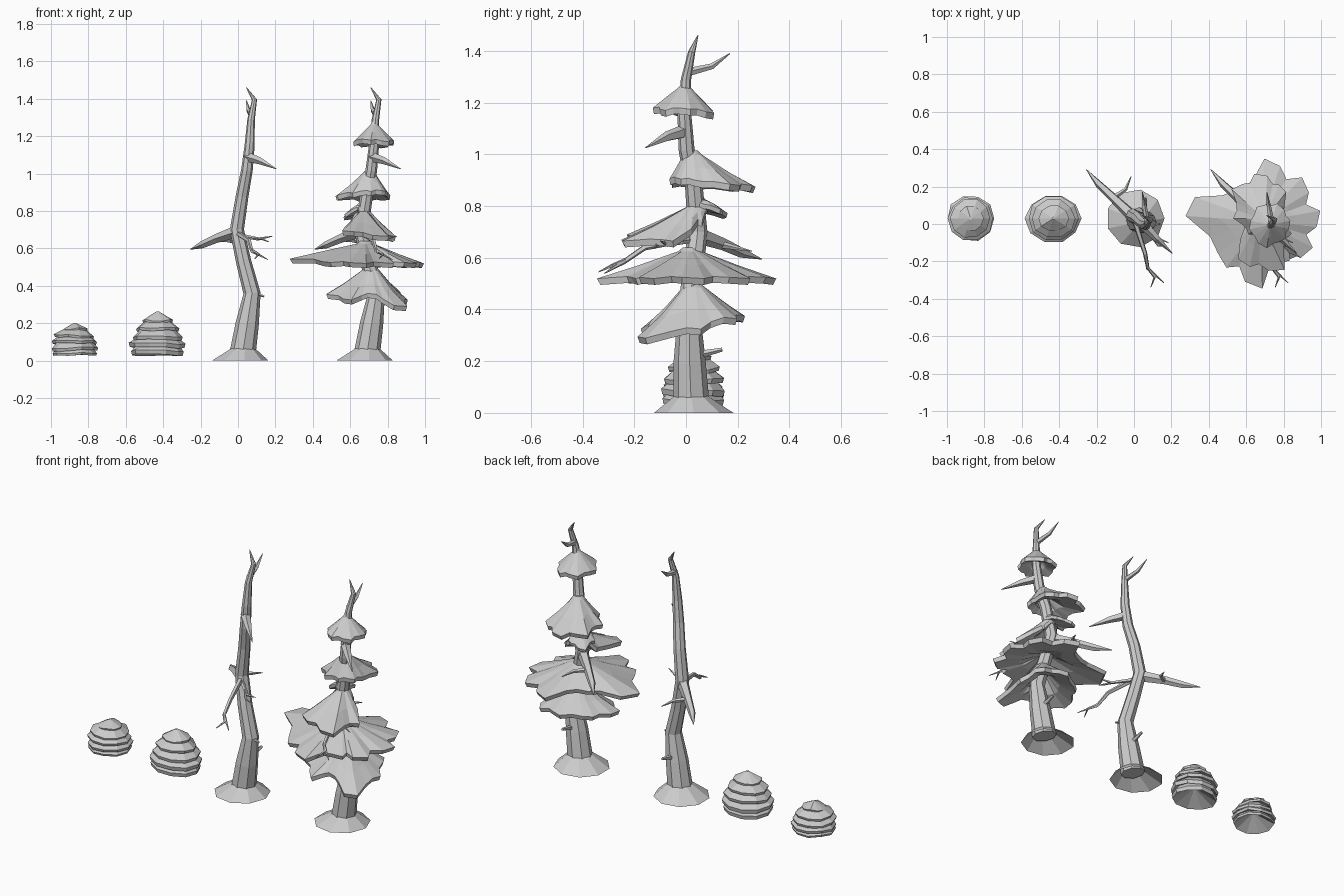
import bpy, random
from math import cos, sin, pi, radians
from mathutils import Vector

random.seed(4)


def make(name, verts, faces):
    me = bpy.data.meshes.new(name)
    me.from_pydata(verts, [], faces)
    me.update()
    ob = bpy.data.objects.new(name, me)
    bpy.context.collection.objects.link(ob)
    return ob


def loft(name, rings, caps=True):
    """Skin equal-length rings, optionally closing both ends."""
    n = len(rings[0])
    verts = [v for r in rings for v in r]
    faces = [(k * n + i, k * n + (i + 1) % n, (k + 1) * n + (i + 1) % n, (k + 1) * n + i)
             for k in range(len(rings) - 1) for i in range(n)]
    if caps:
        faces += [tuple(range(n))[::-1], tuple(range(len(verts) - n, len(verts)))]
    return make(name, verts, faces)


def tube(name, pts, sides, off):
    """Tapered limb through (x, y, z, radius) points."""
    ps = [Vector(p[:3]) for p in pts]
    prev, rings = Vector((0, 0, 1)), []
    side = Vector((1, 0, 0))
    for k, p in enumerate(ps):
        t = (ps[min(k + 1, len(ps) - 1)] - ps[max(k - 1, 0)]).normalized()
        side = prev.rotation_difference(t) @ side
        up, prev = t.cross(side), t
        rings.append([p + off + pts[k][3] * (side * cos(2 * pi * i / sides) + up * sin(2 * pi * i / sides))
                      for i in range(sides)])
    return loft(name, rings)


def canopy(name, cx, cy, top, lobes, tip=8, lip=0.035, hub=0.035, notch=0.43):
    """Drooping skirt of foliage; lobes are (angle, radius, z of lower edge)."""
    rim = []
    for k, (a, r, z) in enumerate(lobes):
        a2, r2, z2 = lobes[(k + 1) % len(lobes)]
        a2 += 360 if a2 <= a else 0
        rim += [(a - tip, r * 0.93, z + 0.005), (a + tip, r, z),
                ((a + a2) / 2, notch * (r + r2), (z + z2) / 2 + 0.008)]

    def ring(f):
        out = []
        for a, r, z in rim:
            rr, zz = f(r, z)
            out.append((cx + rr * cos(radians(a)), cy + rr * sin(radians(a)), zz))
        return out
    return loft(name, [
        ring(lambda r, z: (hub * 0.7, top - 0.06)),
        ring(lambda r, z: (r * 0.5, z + 0.34 * (top - z) - lip * 0.6)),
        ring(lambda r, z: (r * 0.96, z)),
        ring(lambda r, z: (r, z + lip * 0.7)),
        ring(lambda r, z: (hub + (r - hub) * 0.5, z + lip + 0.36 * (top - z - lip))),
        ring(lambda r, z: (hub, top - 0.015)),
        ring(lambda r, z: (hub * 0.6, top))])


def shrub(name, x, y, sy, tiers, peak, sides=10):
    """Stack of overlapping leafy discs with a hollow base; tiers are (z, radius, lip)."""
    rings = []

    def ring(r, z, jit):
        rings.append([(x + r * (1 + j * 0.3) * cos(2 * pi * i / sides),
                       y + sy * r * (1 + j * 0.3) * sin(2 * pi * i / sides), z + j * 0.05)
                      for i, j in enumerate(jit)])
    flat = [0] * sides
    ring(0.01, tiers[0][0] + 0.07, flat)
    for k, (z, r, lip) in enumerate(tiers):
        jit = [random.uniform(-0.15, 0.15) for _ in range(sides)]
        ring(r * 0.96, z, jit)
        ring(r, z + lip, jit)
        if k + 1 < len(tiers):
            ring(tiers[k + 1][1] * 0.8, tiers[k + 1][0] + 0.008, flat)
    ring(0.008, peak, flat)
    return loft(name, rings)


# Trunk and limbs shared by both trees: (x, y, z, radius)
TRUNK = [(0.025, 0.02, 0.04, 0.07), (0.05, 0.014, 0.2, 0.062), (0.075, 0.012, 0.36, 0.046),
         (0.03, 0.025, 0.53, 0.041), (-0.006, 0.045, 0.70, 0.038), (0.022, 0.03, 0.88, 0.034),
         (0.048, 0.002, 1.02, 0.031), (0.062, -0.006, 1.15, 0.027), (0.07, 0.0, 1.29, 0.02),
         (0.088, 0.022, 1.395, 0.014), (0.045, 0.046, 1.46, 0.002)]
LIMBS = {
    "large_back_branch": [(-0.005, 0.04, 0.69, 0.034), (-0.11, 0.14, 0.655, 0.025),
                          (-0.19, 0.215, 0.62, 0.02), (-0.255, 0.292, 0.595, 0.002)],
    "back_branch_fork": [(-0.11, 0.14, 0.65, 0.015), (-0.045, 0.185, 0.64, 0.01),
                         (-0.015, 0.255, 0.625, 0.002)],
    "front_branch": [(0.0, 0.03, 0.68, 0.016), (0.06, -0.16, 0.64, 0.012),
                     (0.075, -0.24, 0.585, 0.01), (0.16, -0.315, 0.54, 0.002)],
    "front_branch_fork": [(0.075, -0.235, 0.59, 0.009), (0.11, -0.285, 0.57, 0.007),
                          (0.09, -0.338, 0.545, 0.002)],
    "side_twig": [(0.0, 0.03, 0.67, 0.013), (0.11, -0.07, 0.65, 0.009), (0.185, -0.1, 0.665, 0.002)],
    "side_twig_fork": [(0.06, -0.02, 0.66, 0.008), (0.13, -0.115, 0.65, 0.006), (0.165, -0.12, 0.635, 0.002)],
    "upper_branch": [(0.05, 0.0, 1.09, 0.028), (0.12, -0.075, 1.068, 0.02), (0.205, -0.157, 1.025, 0.002)],
    "top_fork": [(0.072, 0.0, 1.315, 0.017), (0.055, 0.10, 1.34, 0.012), (0.045, 0.17, 1.39, 0.002)],
    "side_stub": [(0.085, 0.0, 0.365, 0.012), (0.14, 0.0, 0.343, 0.005)],
    "back_stub": [(0.055, 0.05, 0.225, 0.016), (0.06, 0.14, 0.245, 0.008)],
}


def tree(prefix, x):
    off = Vector((x, 0, 0))
    # Root mound, open underneath
    loft(prefix + "_root_mound", [
        [(x + cx + r * cos(2 * pi * i / 9), cy + r * sin(2 * pi * i / 9), z) for i in range(9)]
        for cx, cy, r, z in ((0.007, 0.03, 0.156, 0), (0.026, 0.02, 0.066, 0.065))], caps=False)
    tube(prefix + "_trunk", TRUNK, 8, off)
    for name, pts in LIMBS.items():
        tube(prefix + "_" + name, pts, 5, off)


tree("bare_tree", 0.0)
tree("pine", 0.665)

# Pine foliage, bottom to top
canopy("foliage_lowest", 0.71, 0.03, 0.50,
       [(0, 0.20, 0.30), (45, 0.21, 0.34), (90, 0.20, 0.35), (145, 0.20, 0.34), (190, 0.25, 0.33),
        (235, 0.23, 0.30), (272, 0.17, 0.33), (308, 0.27, 0.265)], hub=0.045)
canopy("foliage_widest", 0.68, 0.015, 0.64,
       [(2, 0.32, 0.495), (39, 0.32, 0.495), (79, 0.335, 0.495), (125, 0.22, 0.515), (168, 0.405, 0.52),
        (225, 0.31, 0.5), (263, 0.36, 0.495), (298, 0.26, 0.495), (325, 0.31, 0.495)], hub=0.045, notch=0.4)
canopy("foliage_front", 0.675, 0.035, 0.81,
       [(20, 0.06, 0.72), (90, 0.05, 0.77), (160, 0.06, 0.75), (205, 0.10, 0.69), (250, 0.27, 0.665),
        (287, 0.31, 0.64), (325, 0.19, 0.64)])
canopy("foliage_back_frond", 0.66, 0.045, 0.84,
       [(20, 0.05, 0.79), (80, 0.10, 0.765), (125, 0.14, 0.75), (170, 0.09, 0.765), (240, 0.04, 0.8)],
       lip=0.025, hub=0.03)
canopy("foliage_back", 0.70, 0.025, 1.015,
       [(15, 0.11, 0.87), (60, 0.20, 0.855), (95, 0.25, 0.85), (130, 0.24, 0.855), (170, 0.17, 0.86),
        (215, 0.12, 0.87), (270, 0.09, 0.88), (325, 0.10, 0.88)])
canopy("foliage_top", 0.728, -0.005, 1.275,
       [(0, 0.11, 1.15), (60, 0.12, 1.135), (115, 0.12, 1.14), (180, 0.115, 1.145),
        (250, 0.125, 1.155), (305, 0.11, 1.145)], tip=12, hub=0.022)

# Shrubs
shrub("large_shrub", -0.43, 0.03, 0.87,
      [(0.03, 0.143, 0.022), (0.068, 0.149, 0.022), (0.112, 0.137, 0.018),
       (0.157, 0.117, 0.015), (0.205, 0.082, 0.013)], 0.262)
shrub("small_shrub", -0.873, 0.03, 0.97,
      [(0.03, 0.122, 0.012), (0.055, 0.127, 0.015), (0.088, 0.121, 0.014),
       (0.122, 0.108, 0.013), (0.162, 0.07, 0.01)], 0.2)
